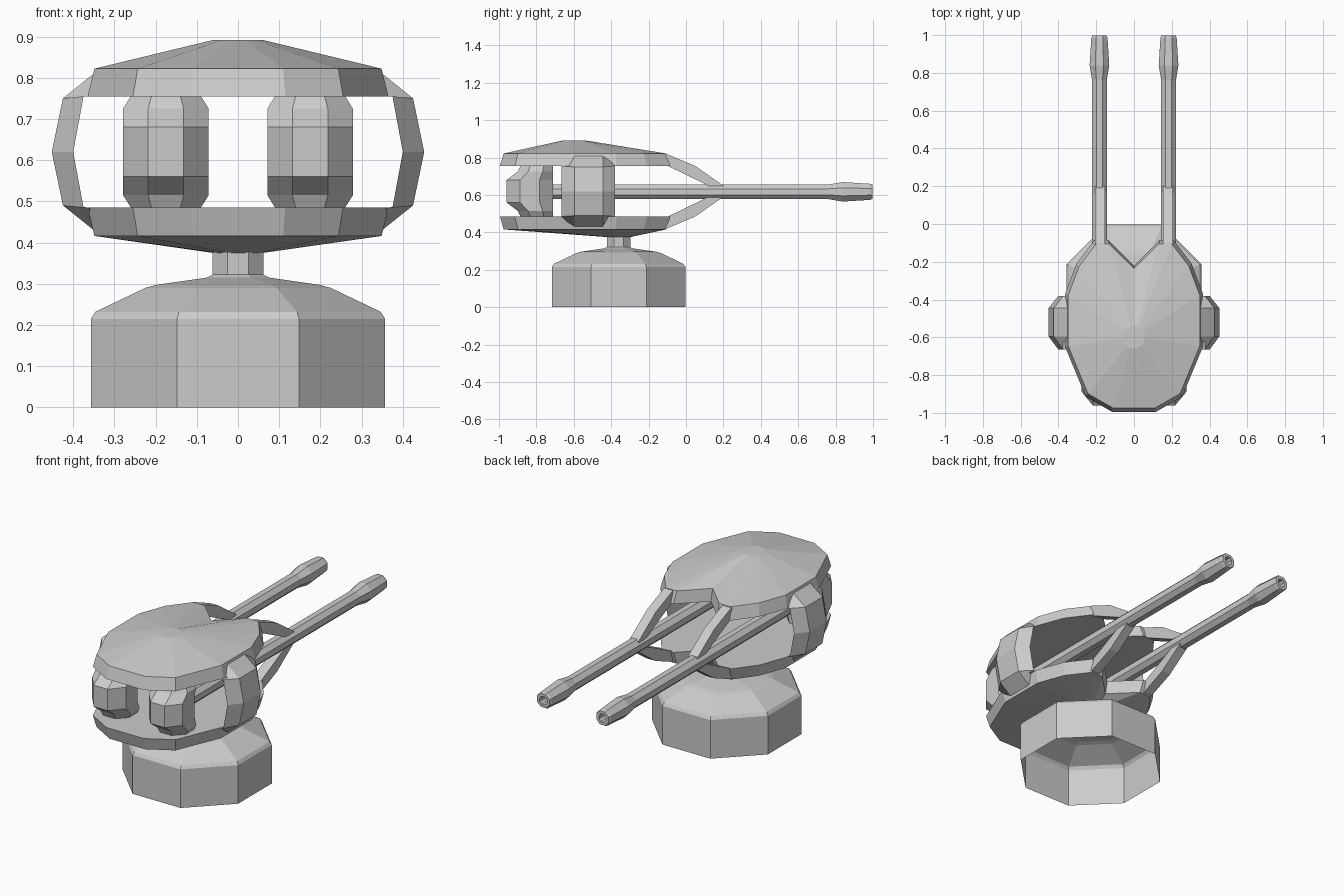
import bpy, bmesh, math
from mathutils import Vector

cube = bpy.data.objects.get("Cube")
if cube:
    bpy.data.objects.remove(cube, do_unlink=True)

grey = bpy.data.materials.new("plain_grey")
grey.use_nodes = True
grey.diffuse_color = (0.6, 0.6, 0.6, 1)
grey.node_tree.nodes["Principled BSDF"].inputs["Base Color"].default_value = grey.diffuse_color

MID_Z = 0.62      # height of the horizontal symmetry plane of the head
BASE_Y = -0.36    # centre of the pedestal
GUN_X = 0.183


def loft(name, rings, cap_start=True, cap_end=True, mirror=False):
    """Skin a list of equal-length closed rings."""
    bm = bmesh.new()
    loops = [[bm.verts.new(p) for p in ring] for ring in rings]
    n = len(loops[0])
    for a, b in zip(loops, loops[1:]):
        for i in range(n):
            j = (i + 1) % n
            bm.faces.new((a[i], a[j], b[j], b[i]))
    if cap_start:
        bm.faces.new(loops[0][::-1])
    if cap_end:
        bm.faces.new(loops[-1])
    bmesh.ops.recalc_face_normals(bm, faces=bm.faces)
    mesh = bpy.data.meshes.new(name)
    bm.to_mesh(mesh)
    bm.free()
    mesh.materials.append(grey)
    obj = bpy.data.objects.new(name, mesh)
    bpy.context.scene.collection.objects.link(obj)
    if mirror:
        obj.modifiers.new("mirror", 'MIRROR')
    return obj


def octagon(apothem):
    """Eight points with flat sides facing the axes."""
    r = apothem / math.cos(math.pi / 8)
    return [(r * math.cos(a), r * math.sin(a))
            for a in (math.pi / 8 + k * math.pi / 4 for k in range(8))]


# Pedestal, open underneath, with a neck on top
pedestal = [(0.357, 0), (0.357, 0.215), (0.346, 0.232), (0.225, 0.29),
            (0.2, 0.297), (0.075, 0.315), (0.062, 0.322), (0.062, 0.39)]
loft("pedestal", [[(x, y + BASE_Y, z) for x, y in octagon(r)] for r, z in pedestal],
     cap_start=False)

# Upper and lower shells share one outline with a V notch at the back
half = [(0.115, -0.995), (0.255, -0.915), (0.365, -0.65), (0.365, -0.37),
        (0.305, -0.21), (0.21, -0.085), (0.137, -0.085)]
outline = half + [(0, -0.22)] + [(-x, y) for x, y in reversed(half)]


def scaled(s, z):
    return [(x * s, -0.55 + (y + 0.55) * s, z) for x, y in outline]


def hub(cy, r, z):
    ring = []
    for x, y in outline:
        d = Vector((x, y - cy)).normalized() * r
        ring.append((d.x, cy + d.y, z))
    return ring


loft("upper_shell", [scaled(1, 0.755), scaled(0.955, 0.822), hub(-0.6, 0.06, 0.892)])
loft("lower_shell", [scaled(1, 0.485), scaled(0.955, 0.416), hub(BASE_Y, 0.062, 0.375)])

# Side arches joining the two shells
outer = [(0.335, 0.822), (0.425, 0.75), (0.452, MID_Z), (0.425, 0.49), (0.335, 0.418)]
inner = [(0.3, 0.76), (0.375, 0.755), (0.4, MID_Z), (0.375, 0.485), (0.3, 0.48)]
loft("side_arch", [[(xi, -0.665, zi), (xo, -0.595, zo), (xo, -0.445, zo), (xi, -0.38, zi)]
                   for (xo, zo), (xi, zi) in zip(outer, inner)], mirror=True)

# Struts from the shells to the barrels, above and below
strut = [(-0.13, 0.818), (-0.1, 0.818), (0.05, 0.755), (0.2, 0.65),
         (0.2, 0.635), (0.13, 0.645), (-0.1, 0.757), (-0.13, 0.757)]
for name, side in (("upper_strut", 1), ("lower_strut", -1)):
    loft(name, [[(x, y, MID_Z + side * (z - MID_Z)) for y, z in strut]
                for x in (0.153, 0.207)], mirror=True)

# Gun barrels with flared, hollow muzzles
barrel = [(-0.76, 0.039), (0.76, 0.039), (0.84, 0.052), (0.985, 0.043),
          (0.997, 0.038), (0.997, 0.022), (0.93, 0.02)]
loft("gun_barrel", [[(GUN_X + x, y, 0.617 + z) for x, z in octagon(r)]
                    for y, r in barrel], mirror=True)

# Breech pods: upright octagonal blocks, tapered at the front of each end
pod = [(0.485, 0.085, -0.885), (0.515, 0.104, -0.9), (0.56, 0.104, -0.96),
       (0.68, 0.104, -0.96), (0.725, 0.104, -0.9), (0.755, 0.085, -0.885)]
rings = []
for z, hw, front in pod:
    cy, hd = (front - 0.71) / 2, (-0.71 - front) / 2
    rings.append([(0.175 + x * hw, cy + y * hd, z) for x, y in octagon(1)])
loft("breech_pod", rings, mirror=True)
